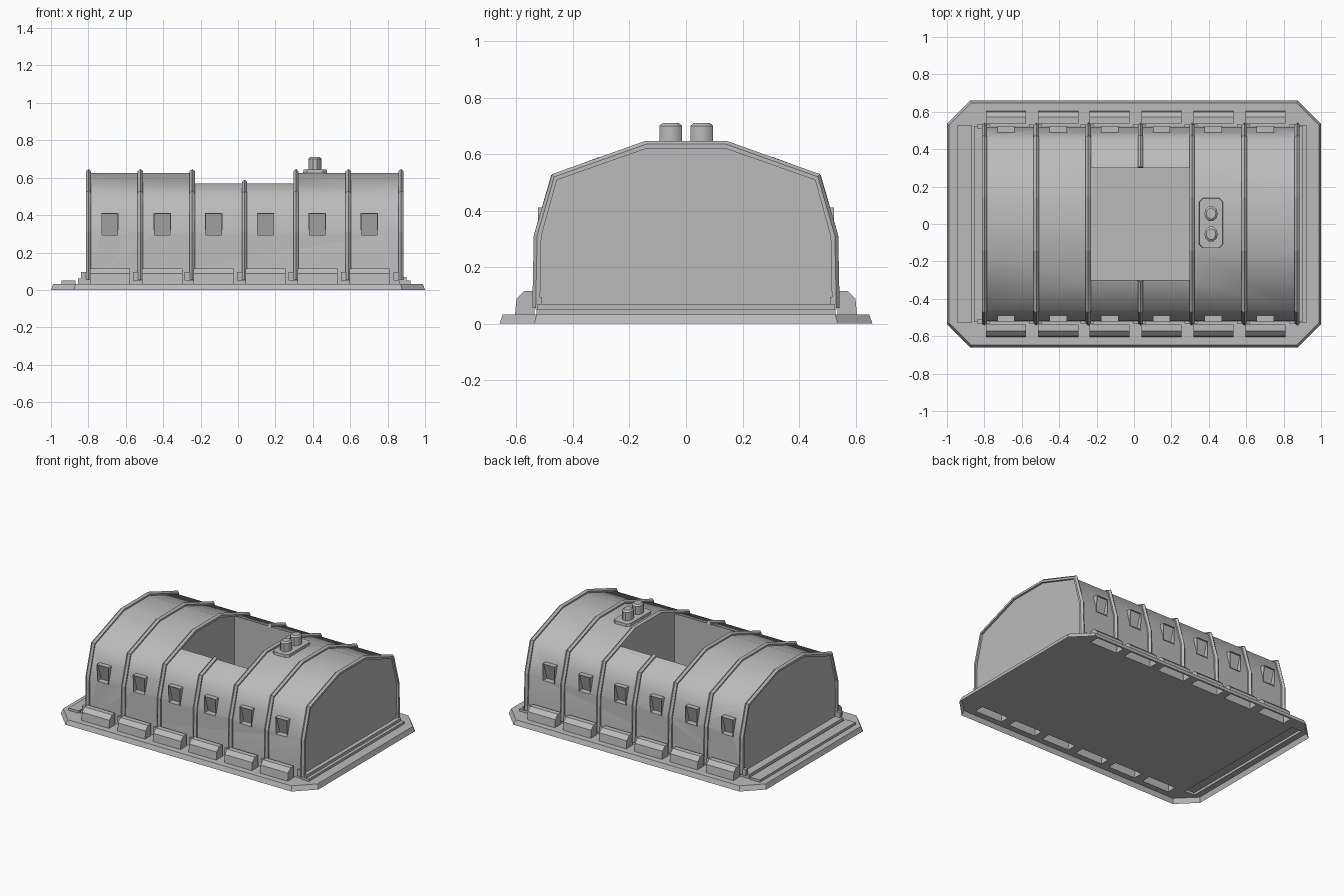
import bpy, bmesh, math
from mathutils import Vector

if "Cube" in bpy.data.objects:
    bpy.data.objects.remove(bpy.data.objects["Cube"])

grey = bpy.data.materials.new("concrete_grey")
grey.diffuse_color = (0.5, 0.5, 0.5, 1)
grey.use_nodes = True
grey.node_tree.nodes["Principled BSDF"].inputs["Base Color"].default_value = grey.diffuse_color


def finish(name, bm, drop=None):
    """Make the object; faces for which drop(face) holds are left out."""
    bmesh.ops.recalc_face_normals(bm, faces=bm.faces)
    if drop:
        bm.normal_update()
        bmesh.ops.delete(bm, geom=[f for f in bm.faces if drop(f)], context='FACES')
    me = bpy.data.meshes.new(name)
    bm.to_mesh(me)
    bm.free()
    me.materials.append(grey)
    ob = bpy.data.objects.new(name, me)
    bpy.context.collection.objects.link(ob)
    return ob


def strip(ob, drop):
    """Delete faces of a finished object by a rule."""
    bm = bmesh.new()
    bm.from_mesh(ob.data)
    bm.normal_update()
    bmesh.ops.delete(bm, geom=[f for f in bm.faces if drop(f)], context='FACES')
    bm.to_mesh(ob.data)
    bm.free()


def loft(bm, rings):
    """Skin a list of equal-length point loops and cap the ends."""
    vs = [[bm.verts.new(p) for p in r] for r in rings]
    n = len(vs[0])
    for a, b in zip(vs, vs[1:]):
        for i in range(n):
            j = (i + 1) % n
            bm.faces.new((a[i], a[j], b[j], b[i]))
    bm.faces.new(vs[0])
    bm.faces.new(vs[-1])


def prism_x(bm, pts, x0, x1):
    loft(bm, [[(x, y, z) for y, z in pts] for x in (x0, x1)])


def box(bm, x0, x1, y0, y1, z0, z1):
    prism_x(bm, [(y0, z0), (y1, z0), (y1, z1), (y0, z1)], x0, x1)


def octagon(hx, hy, c, z, cx=0, cy=0):
    p = [(hx, hy - c), (hx - c, hy), (c - hx, hy), (-hx, hy - c),
         (-hx, c - hy), (c - hx, -hy), (hx - c, -hy), (hx, c - hy)]
    return [(cx + x, cy + y, z) for x, y in p]


def smooth(ob, deg):
    bpy.ops.object.select_all(action='DESELECT')
    bpy.context.view_layer.objects.active = ob
    ob.select_set(True)
    bpy.ops.object.shade_smooth_by_angle(angle=math.radians(deg))


def cut(ob, cutter):
    bpy.context.view_layer.objects.active = ob
    m = ob.modifiers.new("cut", 'BOOLEAN')
    m.operation, m.solver, m.object = 'DIFFERENCE', 'EXACT', cutter
    bpy.ops.object.modifier_apply(modifier=m.name)
    bpy.data.objects.remove(cutter)


def faces_down(f):
    return f.normal.z < -0.9


TOP = 0.033
RIBS = [-0.80, -0.522, -0.245, 0.035, 0.31, 0.59, 0.872]
BAYS = [-0.685, -0.405, -0.13, 0.147, 0.424, 0.702]
SIDES = (-1, 1)
half = [(0.522, TOP), (0.517, 0.31), (0.46, 0.512), (0.14, 0.625)]
hull_profile = half + [(-y, z) for y, z in reversed(half)]

# base slab: open underneath, with openings below the hollow blocks and sill
bm = bmesh.new()
loft(bm, [octagon(1, 0.66, 0.123, 0), octagon(0.988, 0.648, 0.12, TOP)])
slab = finish("base_slab", bm)
bm = bmesh.new()
for x in BAYS:
    for s in SIDES:
        box(bm, x - 0.107, x + 0.107, s * 0.537, s * 0.605, -0.1, 0.1)
box(bm, -0.945, -0.868, -0.53, 0.53, -0.1, 0.1)
cut(slab, finish("slab_cutter", bm))
strip(slab, lambda f: f.normal.z < 0.1)

# vaulted hull with roof well and window openings
bm = bmesh.new()
prism_x(bm, hull_profile, RIBS[0], RIBS[-1])
hull = finish("hull", bm)
bm = bmesh.new()
box(bm, -0.238, 0.30, -0.3, 0.3, -0.1, 0.9)
cut(hull, finish("well_cutter", bm))
bm = bmesh.new()
for x in BAYS:
    for s in SIDES:
        box(bm, x - 0.044, x + 0.044, s * 0.46, s * 0.6, 0.292, 0.408)
cut(hull, finish("window_cutter", bm))
strip(hull, lambda f: faces_down(f) and f.calc_center_median().z < 0.05)
smooth(hull, 60)

# windows: thin framed boxes with a pane leaning inward toward the bottom
bm = bmesh.new()
for x in BAYS:
    for s in SIDES:
        def rect(w, z0, z1, y0, y1):
            return [(x - w, s * y0, z0), (x + w, s * y0, z0),
                    (x + w, s * y1, z1), (x - w, s * y1, z1)]
        loft(bm, [rect(0.046, 0.289, 0.411, 0.455, 0.455),
                  rect(0.046, 0.289, 0.411, 0.521, 0.524),
                  rect(0.042, 0.293, 0.407, 0.521, 0.524),
                  rect(0.042, 0.293, 0.407, 0.48, 0.515)])
finish("windows", bm)


def grow(p, d):
    """Offset the hull profile outward by d."""
    out = []
    for i, q in enumerate(p):
        a = Vector(p[max(i - 1, 0)])
        b = Vector(p[min(i + 1, len(p) - 1)])
        t = (b - a).normalized()
        out.append((q[0] + t.y * d, q[1] - t.x * d))
    return out


def rib(bm, x, path):
    o, m, i = grow(path, 0.022), grow(path, 0.010), grow(path, -0.005)
    loft(bm, [[(x - 0.014, *i[k]), (x - 0.014, *m[k]), (x, *o[k]),
               (x + 0.014, *m[k]), (x + 0.014, *i[k])] for k in range(len(path))])


# ribs with a ridged outer edge, the middle one broken by the well
arch = [(y, max(z, 0.055)) for y, z in hull_profile]
bm = bmesh.new()
for x in RIBS:
    if abs(x) < 0.1:
        side = arch[:3] + [(0.3, 0.569)]
        rib(bm, x, side)
        rib(bm, x, [(-y, z) for y, z in reversed(side)])
    else:
        rib(bm, x, arch)
finish("ribs", bm)

# small feet where each rib meets the slab
bm = bmesh.new()
for x in RIBS:
    for s in SIDES:
        box(bm, x - 0.04, min(x + 0.03, 0.885), s * 0.51, s * 0.533, 0.05, 0.095)
finish("rib_feet", bm)

# hollow chamfered footing blocks along both long sides
bm = bmesh.new()
for x in BAYS:
    for s in SIDES:
        prof = [(0.537, TOP), (0.605, TOP), (0.60, 0.088), (0.572, 0.115), (0.537, 0.115)]
        prism_x(bm, [(s * y, z) for y, z in prof], x - 0.107, x + 0.107)
finish("footing_blocks", bm, faces_down)

# low sills across both ends
bm = bmesh.new()
box(bm, -0.945, -0.868, -0.53, 0.53, TOP, 0.05)
box(bm, -0.855, -0.79, -0.525, 0.525, TOP, 0.06)
box(bm, 0.86, 0.922, -0.53, 0.53, TOP, 0.05)
box(bm, 0.86, 0.90, -0.525, 0.525, TOP, 0.07)
finish("end_sills", bm, faces_down)

# vent plate and two capped stacks
bm = bmesh.new()
loft(bm, [octagon(0.065, 0.135, 0.02, 0.615, 0.412, 0.005),
          octagon(0.062, 0.132, 0.02, 0.643, 0.412, 0.005)])
finish("vent_plate", bm)
bm = bmesh.new()
for cy in (-0.054, 0.056):
    def circle(r, z):
        return [(0.412 + 0.85 * r * math.cos(a), cy + r * math.sin(a), z)
                for a in (math.tau * k / 10 for k in range(10))]
    loft(bm, [circle(0.042, 0.63), circle(0.042, 0.70), circle(0.03, 0.71)])
smooth(finish("vent_stacks", bm), 40)
